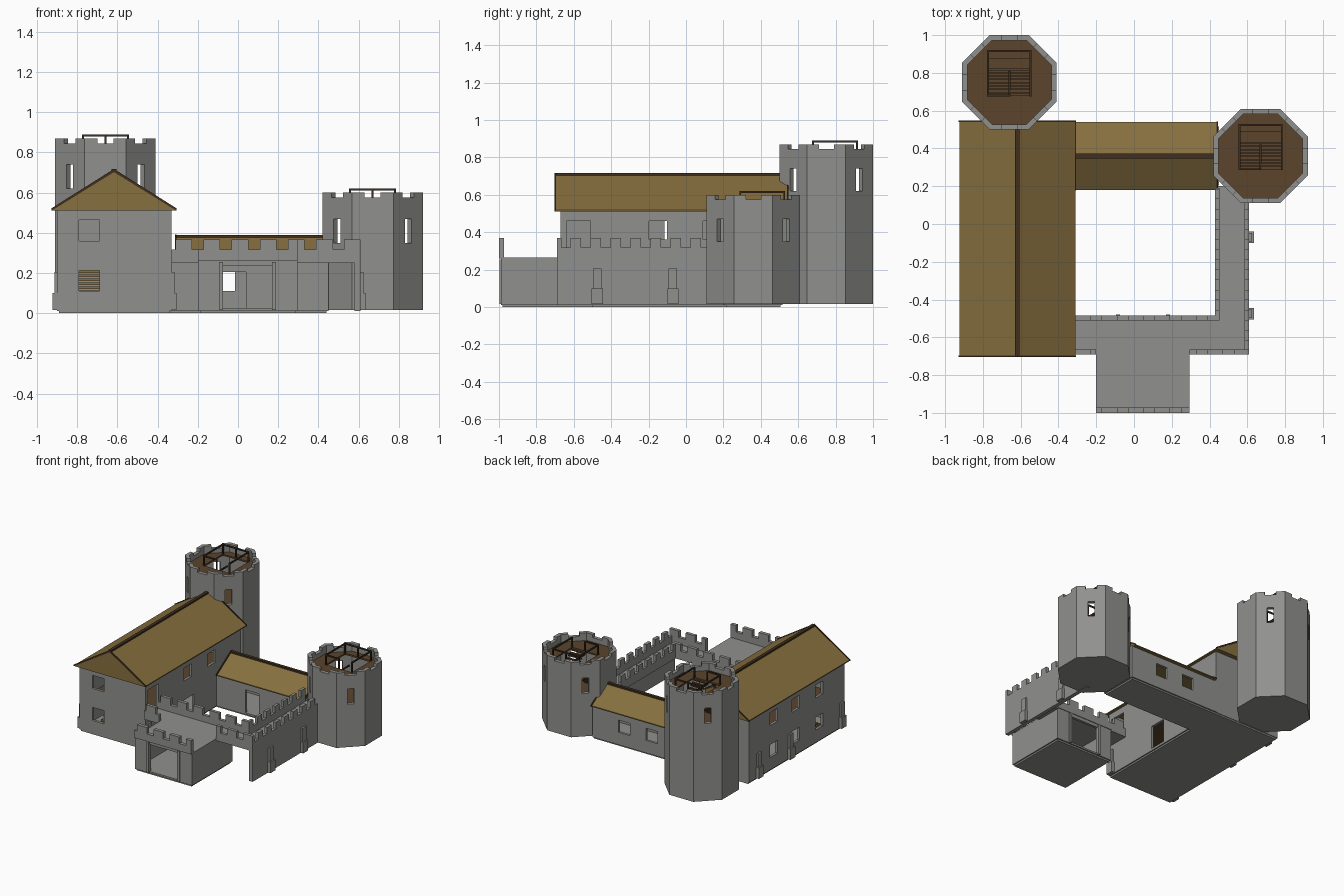
import bpy, bmesh, math
from mathutils import Matrix, Vector

if "Cube" in bpy.data.objects:
    bpy.data.objects.remove(bpy.data.objects["Cube"])


def material(name, rgb):
    m = bpy.data.materials.new(name)
    m.diffuse_color = (*rgb, 1)
    m.use_nodes = True
    m.node_tree.nodes["Principled BSDF"].inputs["Base Color"].default_value = m.diffuse_color
    return m


STONE = material("stone grey", (0.28, 0.28, 0.27))
ROOF = material("roof ochre", (0.24, 0.16, 0.05))
FLOOR = material("floor brown", (0.105, 0.058, 0.027))
TIMBER = material("timber dark brown", (0.05, 0.028, 0.013))


def finish(name, bm, mat):
    bmesh.ops.recalc_face_normals(bm, faces=bm.faces)
    me = bpy.data.meshes.new(name)
    bm.to_mesh(me)
    bm.free()
    ob = bpy.data.objects.new(name, me)
    me.materials.append(mat)
    bpy.context.collection.objects.link(ob)
    return ob


def boxes(name, items, mat):
    """Each item is (x0, x1, y0, y1, z0, z1)."""
    bm = bmesh.new()
    for x0, x1, y0, y1, z0, z1 in items:
        c = Vector(((x0 + x1) / 2, (y0 + y1) / 2, (z0 + z1) / 2))
        s = Matrix.Diagonal((x1 - x0, y1 - y0, z1 - z0, 1))
        bmesh.ops.create_cube(bm, size=1, matrix=Matrix.Translation(c) @ s)
    return finish(name, bm, mat)


def prism(name, pts, direction, mat):
    bm = bmesh.new()
    f = bm.faces.new([bm.verts.new(p) for p in pts])
    r = bmesh.ops.extrude_face_region(bm, geom=[f])
    bmesh.ops.translate(bm, verts=[v for v in r["geom"] if isinstance(v, bmesh.types.BMVert)],
                        vec=direction)
    return finish(name, bm, mat)


def cut(ob, cutters):
    for c in cutters:
        m = ob.modifiers.new("cut", "BOOLEAN")
        m.operation, m.solver, m.object = "DIFFERENCE", "EXACT", c
    bpy.context.view_layer.update()
    dg = bpy.context.evaluated_depsgraph_get()
    me = bpy.data.meshes.new_from_object(ob.evaluated_get(dg))
    ob.modifiers.clear()
    ob.data = me
    for c in cutters:
        bpy.data.objects.remove(c)


def hole(*b):
    return boxes("cutter", [b], STONE)


def octagon(cx, cy, apothem, z):
    r = apothem / math.cos(math.pi / 8)
    return [(cx + r * math.cos(math.pi / 8 + k * math.pi / 4),
             cy + r * math.sin(math.pi / 8 + k * math.pi / 4), z) for k in range(8)]


# Octagonal towers with floors, stairs and railing
def tower(name, cx, cy, top):
    shell = prism(name, octagon(cx, cy, 0.25, 0.015), (0, 0, top - 0.015), STONE)
    cutters = [prism("cutter", octagon(cx, cy, 0.222, 0.04), (0, 0, top), STONE)]
    for k in range(4):  # windows on the diagonals, notches in the middle of every face
        turn = Matrix.Translation((cx, cy, 0)) @ Matrix.Rotation(k * math.pi / 4, 4, "Z")
        c = hole(-0.4, 0.4, -0.04, 0.04, top - 0.025, top + 0.1)
        c.data.transform(turn)
        cutters.append(c)
        if k % 2:
            w = hole(-0.4, 0.4, -0.024, 0.024, top - 0.25, top - 0.13)
            w.data.transform(turn)
            cutters.append(w)
    cut(shell, cutters)
    zf, zl = top - 0.06, top - 0.31
    x0, x1, y0, y1 = cx - 0.112, cx + 0.112, cy - 0.07, cy + 0.165
    deck = prism(name + "_top_floor", octagon(cx, cy, 0.2225, zf - 0.012), (0, 0, 0.012), FLOOR)
    cut(deck, [hole(x0, x1, y0, y1, zf - 0.1, zf + 0.1)])
    prism(name + "_lower_floor", octagon(cx, cy, 0.2225, zl - 0.012), (0, 0, 0.012), FLOOR)
    steps = []
    for i in range(8):
        y = y0 + 0.0175 * i
        steps.append((cx, x1, y, y + 0.014, zf - 0.02 - i * 0.015, zf - 0.012 - i * 0.015))
        steps.append((x0, cx, y, y + 0.014, zl + 0.01 + i * 0.015, zl + 0.018 + i * 0.015))
    steps.append((x0, x1, y0 + 0.14, y0 + 0.2, zl + 0.12, zl + 0.13))
    boxes(name + "_stairs", steps, FLOOR)
    t, zr = 0.005, top + 0.02
    rail = [(x - t, x + t, y - t, y + t, zf, zr) for x in (x0, cx, x1) for y in (y0, y1)]
    rail += [(x - t, x + t, y0, y1, zr - 0.01, zr) for x in (x0, x1)]
    rail += [(x0, x1, y1 - t, y1 + t, zr - 0.01, zr), (x0, cx, y0 - t, y0 + t, zr - 0.01, zr),
             (cx - t, cx + t, y0, cy + 0.06, zf - 0.03, zf - 0.02)]
    boxes(name + "_railing", rail, TIMBER)


tower("tall_tower", -0.66, 0.75, 0.87)
tower("short_tower", 0.67, 0.36, 0.6)


# Gabled roofs: solid prism, ridge beam and edge boards
def gable(name, a0, a1, mid, half, eave, ridge, along_y):
    def p(s, z, a):
        return (mid + s, a, z) if along_y else (a, mid + s, z)

    def run(d):
        return (0, d, 0) if along_y else (d, 0, 0)
    prism(name, [p(-half, eave, a0), p(half, eave, a0), p(half, eave + 0.008, a0),
                 p(0, ridge, a0), p(-half, eave + 0.008, a0)], run(a1 - a0), ROOF)
    for tag, a in (("front", a0 - 0.004), ("back", a1 - 0.004)):
        prism(name + "_edge_" + tag,
              [p(-half - 0.003, eave, a), p(-half - 0.003, eave + 0.012, a), p(0, ridge + 0.006, a),
               p(half + 0.003, eave + 0.012, a), p(half + 0.003, eave, a), p(0, ridge - 0.01, a)],
              run(0.008), TIMBER)
    prism(name + "_ridge", [p(-0.012, ridge - 0.01, a0), p(0.012, ridge - 0.01, a0),
                            p(0.012, ridge + 0.005, a0), p(-0.012, ridge + 0.005, a0)],
          run(a1 - a0), TIMBER)


gable("hall_roof", -0.70, 0.545, -0.617, 0.308, 0.51, 0.712, True)
gable("wing_roof", -0.31, 0.44, 0.36, 0.18, 0.262, 0.385, False)

# Foundation slabs
boxes("foundation", [(-0.89, -0.34, -0.665, 0.505, 0, 0.016), (-0.34, 0.44, 0.215, 0.505, 0, 0.016),
                     (-0.19, 0.285, -0.98, -0.5, 0, 0.016)], STONE)

# Great hall walls
hall = boxes("hall_walls", [(-0.90, -0.33, -0.67, 0.51, 0.012, 0.512)], STONE)
holes = [hole(-0.88, -0.35, -0.65, 0.49, 0.03, 0.6)]
for z in (0.11, 0.36):
    holes.append(hole(-0.79, -0.69, -0.75, -0.6, z, z + 0.103))
    for y in (0.20, -0.07, -0.36):
        holes.append(hole(-1, -0.85, y - 0.045, y + 0.045, z, z + 0.1))
for y in (-0.15, 0.14):
    holes.append(hole(-0.4, -0.2, y - 0.048, y + 0.048, 0.36, 0.46))
holes += [hole(-0.4, -0.2, -0.64, -0.51, 0.27, 0.46), hole(-0.4, -0.2, -0.2, -0.07, 0.03, 0.21)]
cut(hall, holes)
boxes("hall_upper_floor", [(-0.88, -0.35, -0.65, 0.49, 0.245, 0.258)], FLOOR)
boxes("hall_stairs", [(-0.82, -0.69, -0.52 + 0.03 * i, -0.48 + 0.03 * i,
                       0.04 + 0.02 * i, 0.054 + 0.02 * i) for i in range(10)], ROOF)

# Back wing walls
wing = boxes("wing_walls", [(-0.34, 0.45, 0.205, 0.515, 0.012, 0.268)], STONE)
cut(wing, [hole(-0.32, 0.43, 0.225, 0.495, 0.025, 0.4),
           hole(-0.08, 0.04, 0.15, 0.3, 0.025, 0.205),
           hole(-0.115, -0.015, 0.45, 0.6, 0.11, 0.205),
           hole(0.125, 0.225, 0.45, 0.6, 0.11, 0.205)])

# Gatehouse with a passage
gate = boxes("gatehouse", [(-0.2, 0.295, -0.988, -0.49, 0.012, 0.265)], STONE)
cut(gate, [hole(-0.18, 0.275, -0.965, -0.51, 0.025, 0.245),
           hole(-0.075, 0.17, -1.1, -0.4, 0.025, 0.235)])
boxes("gate_frame", [(x, x + 0.02, y, y + 0.01, 0.016, 0.255) for x in (-0.095, 0.17)
                     for y in (-0.996, -0.49)], STONE)

# Wall walks and the east curtain wall
boxes("wall_walk", [(-0.33, -0.2, -0.69, -0.485, 0.25, 0.265), (0.295, 0.61, -0.69, -0.485, 0.25, 0.265),
                    (0.43, 0.61, -0.485, 0.2, 0.25, 0.265)], STONE)
boxes("east_wall", [(0.58, 0.61, -0.69, 0.2, 0.012, 0.255)], STONE)


# Crenellated parapets
def parapet(name, x0, x1, y0, y1, pitch, width, phase):
    items = [(x0, x1, y0, y1, 0.26, 0.318)]
    along_x = x1 - x0 > y1 - y0
    lo, hi = (x0, x1) if along_x else (y0, y1)
    for k in range(-12, 13):
        a = max(lo, phase + k * pitch - width / 2)
        b = min(hi, phase + k * pitch + width / 2)
        if b - a > 0.01:
            items.append((a, b, y0, y1, 0.315, 0.368) if along_x else (x0, x1, a, b, 0.315, 0.368))
    boxes(name, items, STONE)


parapet("gate_parapet", -0.2, 0.295, -1.0, -0.972, 0.14, 0.083, 0.01)
parapet("front_left_parapet", -0.33, -0.2, -0.69, -0.665, 0.14, 0.083, 0.01)
parapet("front_right_parapet", 0.295, 0.61, -0.69, -0.665, 0.14, 0.083, 0.01)
parapet("courtyard_parapet", -0.33, 0.45, -0.51, -0.485, 0.14, 0.083, 0.01)
parapet("east_outer_parapet", 0.585, 0.61, -0.69, 0.15, 0.107, 0.055, -0.055)
parapet("east_inner_parapet", 0.43, 0.452, -0.51, 0.19, 0.107, 0.055, -0.055)


# Stepped buttresses
def buttress(name, x, y, out):
    items = []
    for depth, half, top in ((0.024, 0.03, 0.1), (0.014, 0.023, 0.205)):
        a, b = sorted((x, x + out * depth))
        items.append((a, b, y - half, y + half, 0.015, top))
    boxes(name, items, STONE)


for i, (x, y, out) in enumerate([(0.61, -0.475, 1), (0.61, -0.07, 1), (-0.9, 0.39, -1),
                                 (-0.9, -0.0, -1), (-0.9, -0.635, -1), (-0.33, -0.64, 1)]):
    buttress("buttress_%d" % (i + 1), x, y, out)
